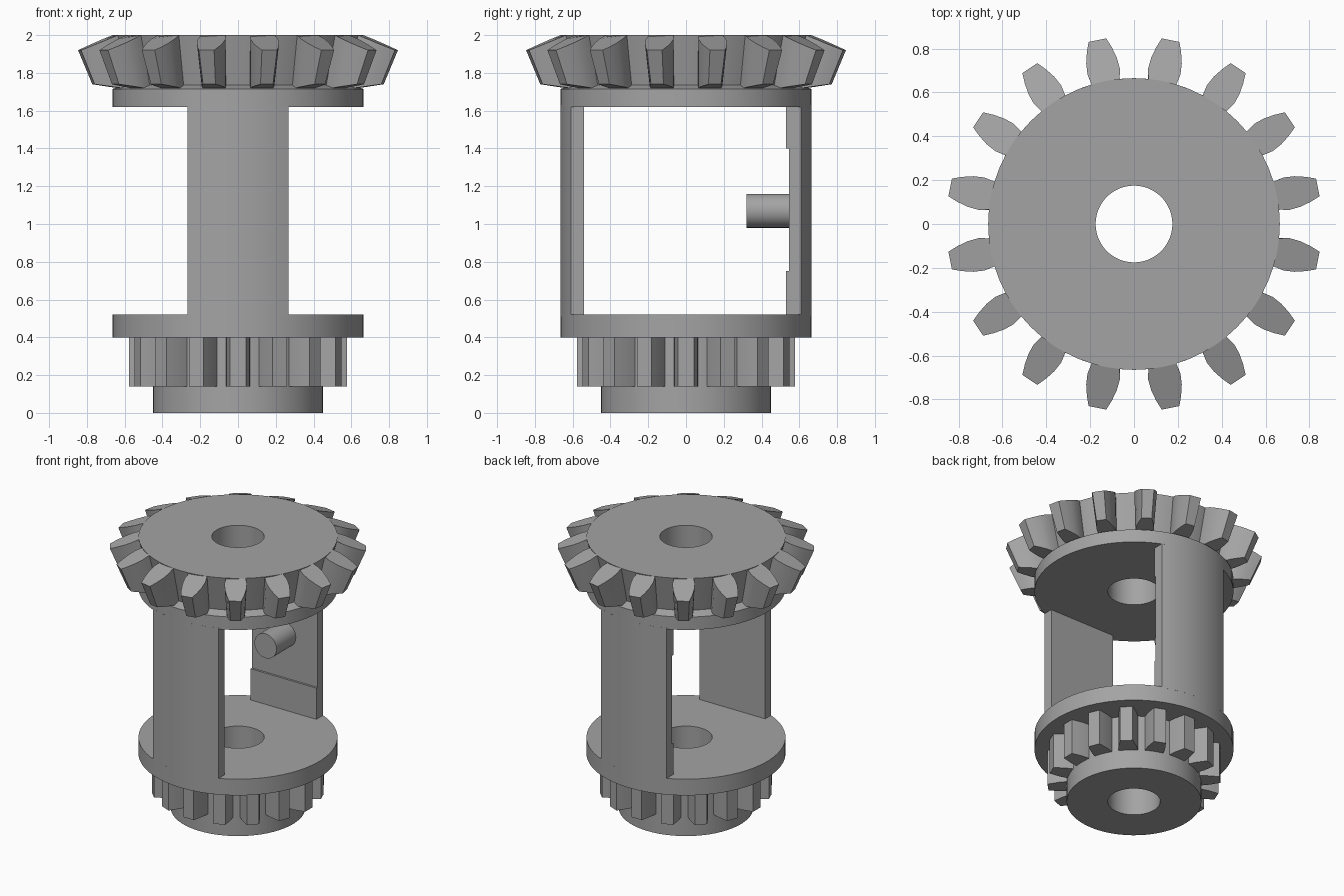
import bpy, bmesh
from math import sin, cos, pi, asin, radians, tau

cube = bpy.data.objects.get("Cube")
if cube:
    bpy.data.objects.remove(cube, do_unlink=True)

grey = bpy.data.materials.new("mid grey plastic")
grey.use_nodes = True
colour = (0.37, 0.37, 0.37, 1)
grey.diffuse_color = colour
grey.node_tree.nodes["Principled BSDF"].inputs["Base Color"].default_value = colour

SEGMENTS = 64
BORE = 0.175
RIM = 0.665


def finish(name, bm):
    """Turn a bmesh into a shaded object with the shared material."""
    bmesh.ops.recalc_face_normals(bm, faces=bm.faces)
    mesh = bpy.data.meshes.new(name)
    bm.to_mesh(mesh)
    bm.free()
    mesh.materials.append(grey)
    obj = bpy.data.objects.new(name, mesh)
    bpy.context.collection.objects.link(obj)
    bpy.ops.object.select_all(action='DESELECT')
    obj.select_set(True)
    bpy.context.view_layer.objects.active = obj
    bpy.ops.object.shade_smooth_by_angle(angle=radians(25))
    return obj


def lathe(name, profile):
    """Revolve a closed (radius, height) profile about z."""
    bm = bmesh.new()
    rings = [[bm.verts.new((r * cos(tau * i / SEGMENTS), r * sin(tau * i / SEGMENTS), z))
              for r, z in profile] for i in range(SEGMENTS)]
    for i in range(SEGMENTS):
        a, b = rings[i], rings[(i + 1) % SEGMENTS]
        for j in range(len(profile)):
            k = (j + 1) % len(profile)
            bm.faces.new((a[j], b[j], b[k], a[k]))
    return finish(name, bm)


def loft(bm, lower, upper):
    """Join two matching loops of points into a capped solid."""
    lo = [bm.verts.new(p) for p in lower]
    hi = [bm.verts.new(p) for p in upper]
    bm.faces.new(lo[::-1])
    bm.faces.new(hi)
    for i in range(len(lo)):
        j = (i + 1) % len(lo)
        bm.faces.new((lo[i], lo[j], hi[j], hi[i]))


def tooth_ring(name, lower, upper, count, offset):
    """Repeat a tooth given by half outlines of (radius, half width, height)."""
    bm = bmesh.new()
    for n in range(count):
        a = offset + tau * n / count

        def outline(half):
            pts = [(r, w, z) for r, w, z in half] + [(r, -w, z) for r, w, z in reversed(half)]
            return [(r * cos(a) - w * sin(a), r * sin(a) + w * cos(a), z) for r, w, z in pts]
        loft(bm, outline(lower), outline(upper))
    return finish(name, bm)


def bridge(name, side, inner, steps):
    """Wall with a round outside and flat inside; steps give (z0, z1, inner y)."""
    half = asin(0.268 / RIM)
    arc = [(RIM * sin(half * t / 6), side * RIM * cos(half * t / 6)) for t in range(-6, 7)]
    bm = bmesh.new()
    z0, z1 = 0.51, 1.63
    plan = arc + [(0.268, side * inner), (-0.268, side * inner)]
    loft(bm, [(x, y, z0) for x, y in plan], [(x, y, z1) for x, y in plan])
    # Raised pads on the inside
    for low, high, face in steps:
        pad = [(-0.268, side * face), (0.268, side * face),
               (0.268, side * inner), (-0.268, side * inner)]
        loft(bm, [(x, y, low) for x, y in pad], [(x, y, high) for x, y in pad])
    return finish(name, bm)


# Lower hub, gear core and flange
lathe("lower_hub_and_flange", [(BORE, 0), (0.45, 0), (0.45, 0.40), (RIM, 0.40),
                               (RIM, 0.52), (BORE, 0.52)])

# Upper plate and conical gear core
lathe("upper_plate_and_gear_core", [(BORE, 1.62), (RIM, 1.62), (RIM, 1.715),
                                    (0.6, 1.735), (RIM, 2.0), (BORE, 2.0)])

# Straight teeth below the flange
spur = [(0.43, 0.066), (0.50, 0.060), (0.55, 0.048), (0.577, 0.042)]
tooth_ring("spur_teeth", [(r, w, 0.14) for r, w in spur],
           [(r, w, 0.405) for r, w in spur], 16, 0)

# Bevelled teeth around the top
bevel = [(0.63, 0.058), (0.665, 0.066), (0.71, 0.075), (0.76, 0.071),
         (0.81, 0.058), (0.855, 0.041)]
top = [(r, w, min(1.999, 2.0 - 0.42 * (r - RIM))) for r, w in bevel]
bottom = []
for r, w in bevel:
    t = (r - 0.63) / 0.225
    bottom.append((0.57 + 0.21 * t, w * 0.82, 1.71 + 0.03 * t))
tooth_ring("bevel_teeth", bottom, top, 16, pi / 16)

# Side walls joining the two plates
bridge("front_bridge", -1, 0.54, [])
bridge("back_bridge", 1, 0.545, [(0.51, 0.75, 0.53), (1.4, 1.63, 0.53)])

# Axle pin on the back wall
bm = bmesh.new()
ring = [(0.09 * cos(tau * i / 32), 1.07 + 0.09 * sin(tau * i / 32)) for i in range(32)]
loft(bm, [(x, 0.32, z) for x, z in ring], [(x, 0.56, z) for x, z in ring])
finish("axle_pin", bm)
